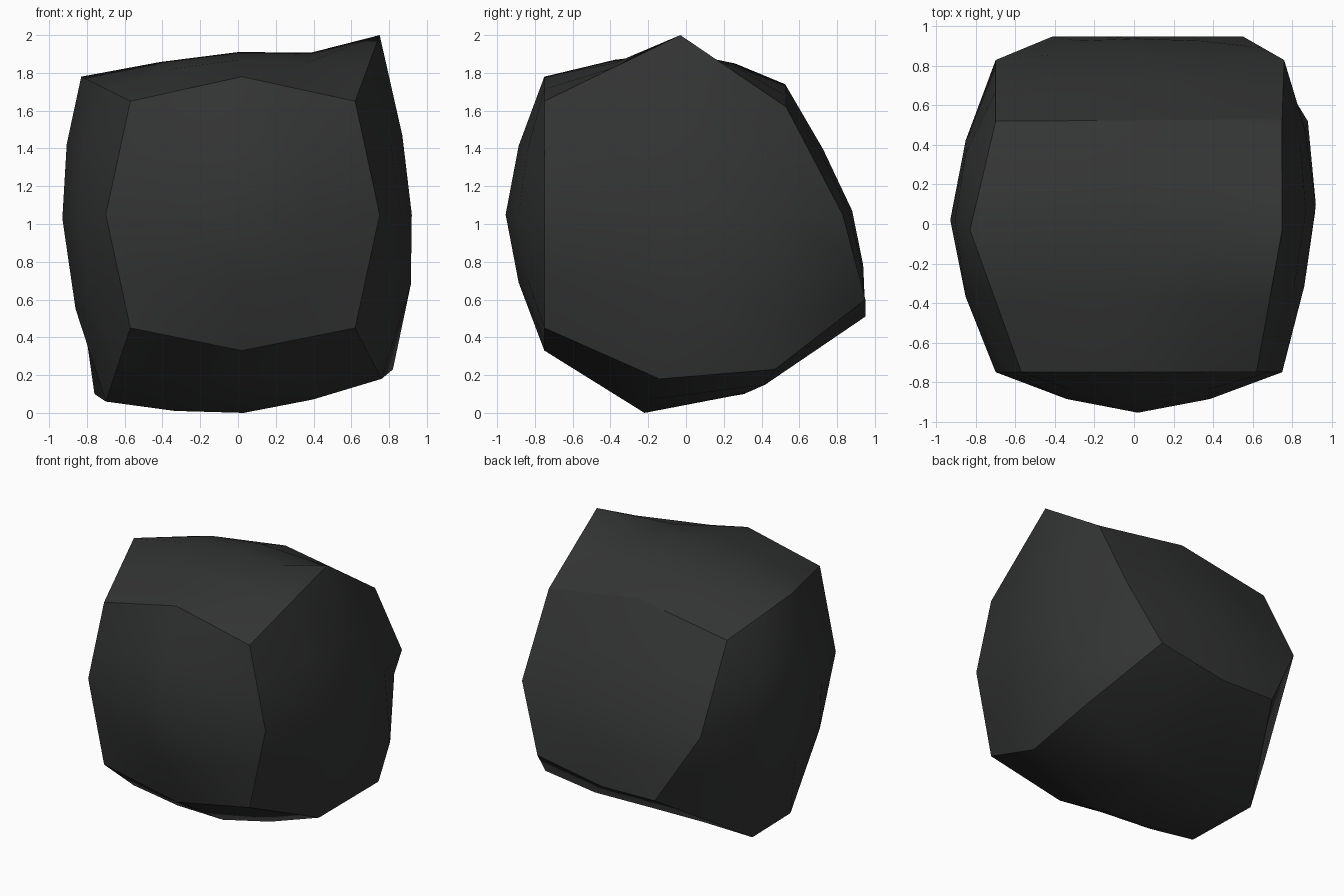
import bpy, bmesh
from mathutils import Vector

if "Cube" in bpy.data.objects:
    bpy.data.objects.remove(bpy.data.objects["Cube"])

# Control points of the lump: rows run front to back, each listed left, middle, right
bottom = [(-.57, -.75, .45), (.02, -.75, .33), (.62, -.75, .45),
          (-.70, -.22, .06), (.03, -.22, .00), (.76, -.14, .18),
          (-.41, .95, .52), (.02, .95, .51), (.55, .95, .60)]
middle = [(-.70, -.75, 1.05), (.02, -.955, 1.05), (.75, -.75, 1.05),
          (-.93, .02, 1.03), (0, 0, 1), (.92, .10, 1.05),
          (-.70, .83, 1.02), (.02, .88, 1.07), (.76, .83, 1.05)]
top = [(-.57, -.75, 1.65), (.02, -.75, 1.78), (.62, -.75, 1.65),
       (-.83, -.03, 1.78), (.00, -.03, 1.91), (.77, -.03, 1.88),
       (-.70, .52, 1.62), (.02, .525, 1.74), (.75, .53, 1.62)]
layers = [bottom, middle, top]

# Single vertices that stick out of the even bulge
peaks = {(1, 0, 1): (.75, -.03, 2.0),
         (-1, .5, -1): (-.76, .31, .10),
         (-.5, .5, -1): (-.36, .30, .10),
         (0, .5, -1): (.03, .33, .11),
         (.5, .5, -1): (.45, .42, .15),
         (1, .5, -1): (.82, .47, .23),
         (-1, .5, -.5): (-.81, .40, .45),
         (-1, 0, -.5): (-.86, -.05, .55),
         (1, .5, -.5): (.88, .52, .52),
         (1, 0, -.5): (.915, .05, .68)}
STRAIGHT = .35   # how far the bulge is flattened between control points


def weights(t):
    curve = (t * (t - 1) / 2, 1 - t * t, t * (t + 1) / 2)
    line = (max(-t, 0), 1 - abs(t), max(t, 0))
    return [c + (l - c) * STRAIGHT for c, l in zip(curve, line)]


def bulge(u, v, w):
    p = Vector()
    for k, c in enumerate(weights(w)):
        for j, b in enumerate(weights(v)):
            for i, a in enumerate(weights(u)):
                p += a * b * c * Vector(layers[k][3 * j + i])
    return p


def shape(*uvw):
    if uvw in peaks:
        return Vector(peaks[uvw])
    halves = [i for i in range(3) if abs(uvw[i]) == .5]
    on_rim = sum(abs(c) == 1 for c in uvw) == 2
    under_front = uvw[1] == -.5 and uvw[2] == -1
    # Cube edges and the chamfer under the front run straight between points
    if halves and (on_rim or under_front):
        i = 1 if under_front else halves[0]
        ends = [list(uvw), list(uvw)]
        ends[0][i], ends[1][i] = 0, 2 * uvw[i]
        return (shape(*ends[0]) + shape(*ends[1])) / 2
    return bulge(*uvw)


# Gridded cube bent onto the control points, creased along the cube edges
bm = bmesh.new()
bmesh.ops.create_cube(bm, size=2)
bmesh.ops.subdivide_edges(bm, edges=bm.edges[:], cuts=3, use_grid_fill=True)
for f in bm.faces:
    f.smooth = True
bm.normal_update()
for e in bm.edges:
    e.smooth = e.calc_face_angle(0) < 1
for vert in bm.verts:
    vert.co = shape(*(round(c * 2) / 2 for c in vert.co))
bmesh.ops.recalc_face_normals(bm, faces=bm.faces[:])

mesh = bpy.data.meshes.new("coal_lump")
bm.to_mesh(mesh)
bm.free()
lump = bpy.data.objects.new("coal_lump", mesh)
bpy.context.collection.objects.link(lump)

# Dark material
mat = bpy.data.materials.new("coal_black")
mat.diffuse_color = (.033, .034, .034, 1)
mat.use_nodes = True
mat.node_tree.nodes["Principled BSDF"].inputs["Base Color"].default_value = mat.diffuse_color
mesh.materials.append(mat)
